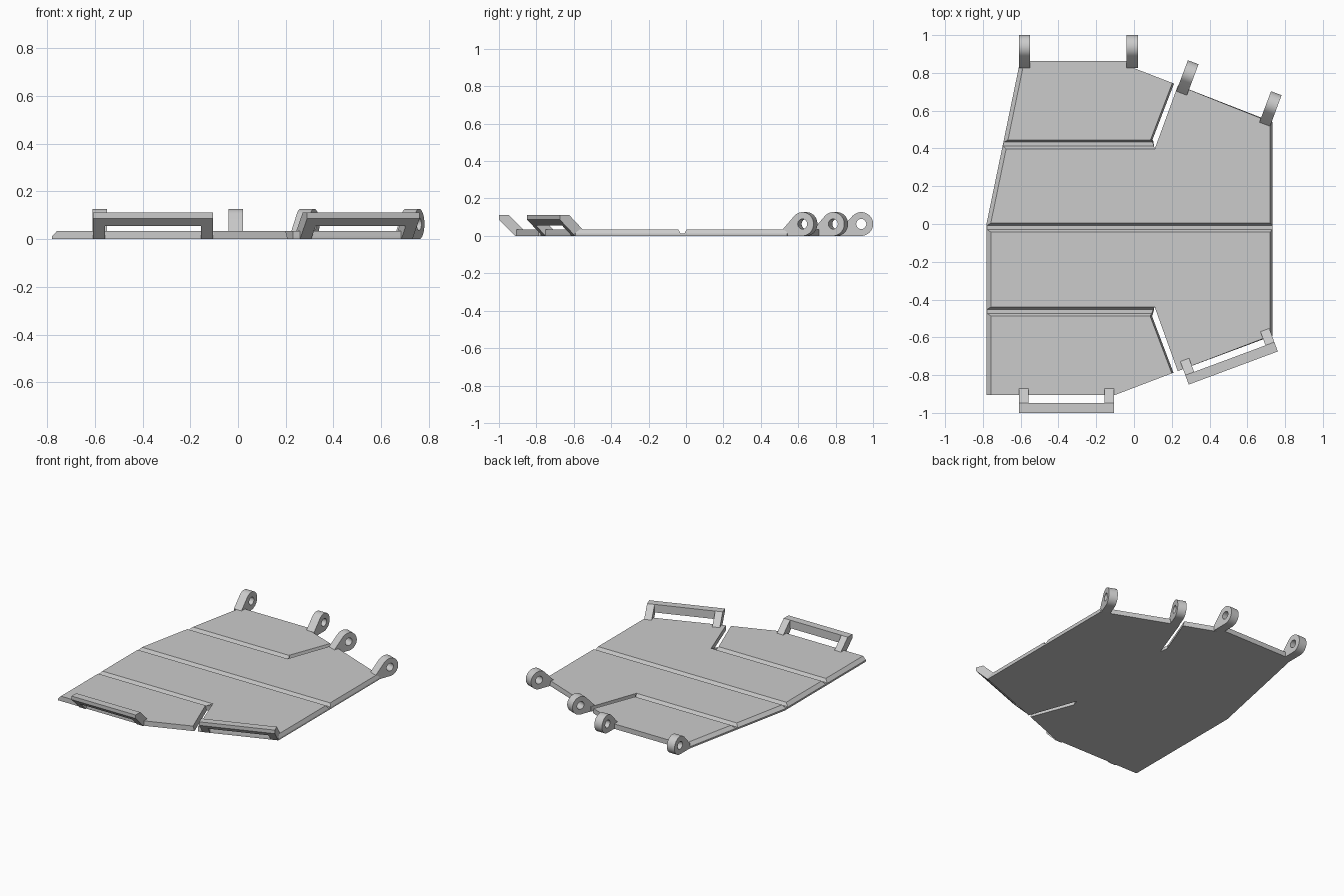
import bpy, bmesh
from math import sin, cos, radians

if "Cube" in bpy.data.objects:
    bpy.data.objects.remove(bpy.data.objects["Cube"], do_unlink=True)

grey = bpy.data.materials.new("plain_grey")
grey.use_nodes = True
COLOUR = (0.6, 0.6, 0.6, 1)
grey.diffuse_color = COLOUR
grey.node_tree.nodes["Principled BSDF"].inputs["Base Color"].default_value = COLOUR


def loft(name, rings, location=(0, 0, 0), turn=0):
    """Closed solid skinned through matching rings of points."""
    bm = bmesh.new()
    loops = [[bm.verts.new(p) for p in ring] for ring in rings]
    n = len(loops[0])
    for low, high in zip(loops, loops[1:]):
        for i in range(n):
            j = (i + 1) % n
            bm.faces.new((low[i], low[j], high[j], high[i]))
    bm.faces.new(loops[0][::-1])
    bm.faces.new(loops[-1])
    bmesh.ops.recalc_face_normals(bm, faces=bm.faces)
    mesh = bpy.data.meshes.new(name)
    bm.to_mesh(mesh)
    bm.free()
    mesh.materials.append(grey)
    obj = bpy.data.objects.new(name, mesh)
    obj.location = location
    obj.rotation_euler.z = radians(turn)
    bpy.context.collection.objects.link(obj)
    return obj


def extrude_x(name, profile, x0, x1, location=(0, 0, 0), turn=0):
    rings = [[(x, y, z) for y, z in profile] for x in (x0, x1)]
    return loft(name, rings, location, turn)


def activate(obj):
    bpy.ops.object.select_all(action="DESELECT")
    obj.select_set(True)
    bpy.context.view_layer.objects.active = obj


def cut(obj, cutter):
    mod = obj.modifiers.new("cut", "BOOLEAN")
    mod.operation, mod.solver, mod.object = "DIFFERENCE", "EXACT", cutter
    activate(obj)
    bpy.ops.object.modifier_apply(modifier=mod.name)
    bpy.data.objects.remove(cutter, do_unlink=True)


# Plate with bevelled left and right edges
T = 0.035
outline = [(-0.78, -0.905), (-0.1, -0.905), (0.215, -0.785), (0.733, -0.592),
           (0.733, 0.54), (0.215, 0.742), (0.0, 0.825), (-0.03, 0.862),
           (-0.603, 0.862), (-0.78, 0.005)]


def inset(x):
    return x + 0.022 if x < -0.5 else x - 0.012 if x > 0.7 else x


plate = loft("base_plate", [[(x, y, 0) for x, y in outline],
                            [(x, y, 0.012) for x, y in outline],
                            [(inset(x), y, T) for x, y in outline]])

# Shallow grooves across the plate: back edge, right end, slant of the end
for y0, end, slant in ((0.006, 1, 0), (0.447, 0.092, -0.4), (-0.438, 0.112, 0.53)):
    profile = [(0.002, 0.04), (-0.014, 0.014), (-0.035, 0.014), (-0.052, 0.04)]
    rings = [[(-1, y0 + y, z) for y, z in profile],
             [(end + slant * y, y0 + y, z) for y, z in profile]]
    cut(plate, loft("groove_cutter", rings))

# Through slots running on from the outer grooves, sloped on the left wall
for quad in ([(0.088, 0.447), (0.109, 0.395), (0.246, 0.77), (0.212, 0.77)],
             [(0.085, -0.487), (0.109, -0.438), (0.25, -0.83), (0.215, -0.83)]):
    rings = []
    for z, shift in ((-0.01, 0.013), (0.045, -0.003)):
        rings.append([(x + (shift if i in (0, 3) else 0), y, z)
                      for i, (x, y) in enumerate(quad)])
    cut(plate, loft("slot_cutter", rings))

# Hinge lugs along the back
R, CY = 0.0635, 0.112


def arc(radius, start, stop, steps):
    return [(CY + radius * cos(radians(start + (stop - start) * i / steps)),
             R + radius * sin(radians(start + (stop - start) * i / steps)))
            for i in range(steps + 1)]


lug_profile = [(0, 0)] + arc(R, -90, 137, 24) + [(0, T)]
hole_profile = arc(0.027, 0, 345, 23)
for i, (x, y, turn) in enumerate(((-0.58, 0.825, 0), (-0.01, 0.825, 0),
                                  (0.252, 0.692, -20.5), (0.692, 0.528, -20.5))):
    lug = extrude_x(f"hinge_lug_{i + 1}", lug_profile, -0.03, 0.03, (x, y, 0), turn)
    cut(lug, extrude_x("hole_cutter", hole_profile, -0.1, 0.1, (x, y, 0), turn))
    activate(lug)
    bpy.ops.object.shade_smooth_by_angle(angle=radians(30))

# Raised handles along the front: two leaning arms and a bar
arm_profile = [(0, 0.087), (0, 0.112), (0.053, 0.112), (0.13, T), (0.13, 0), (0.087, 0)]
bar_profile = [(0, 0.087), (0, 0.112), (0.053, 0.112), (0.053, 0.055), (0.032, 0.055)]
LENGTH, ARM = 0.503, 0.05
for side, spot, turn in (("right", (-0.608, -1, 0), 0), ("left", (0.29, -0.85, 0), 20.4)):
    extrude_x(f"{side}_handle_bar", bar_profile, ARM, LENGTH - ARM, spot, turn)
    extrude_x(f"{side}_handle_outer_arm", arm_profile, 0, ARM, spot, turn)
    extrude_x(f"{side}_handle_inner_arm", arm_profile, LENGTH - ARM, LENGTH, spot, turn)
